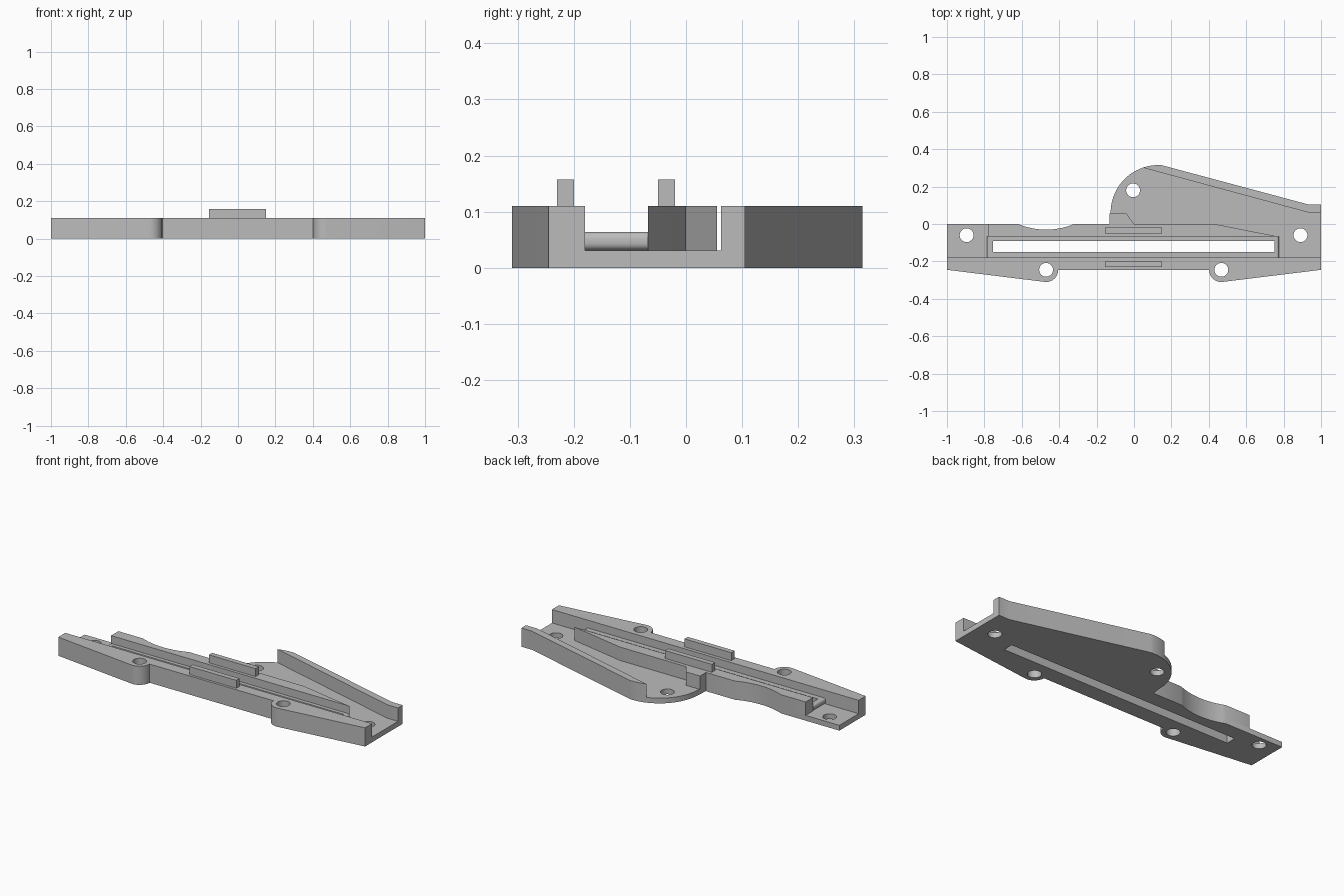
import bpy, bmesh
from math import sin, cos, radians, pi

cube = bpy.data.objects.get("Cube")
if cube:
    bpy.data.objects.remove(cube, do_unlink=True)

grey = bpy.data.materials.new("plain_grey")
grey.use_nodes = True
grey.diffuse_color = (0.5, 0.5, 0.5, 1)
grey.node_tree.nodes["Principled BSDF"].inputs["Base Color"].default_value = (0.5, 0.5, 0.5, 1)

FLOOR, TOP = 0.031, 0.11


def arc(cx, cy, r, a0, a1, n=16):
    """Points along an arc, angles in degrees."""
    return [(cx + r * cos(radians(a0 + (a1 - a0) * i / n)),
             cy + r * sin(radians(a0 + (a1 - a0) * i / n))) for i in range(n + 1)]


def rect(x0, x1, y0, y1):
    return [(x0, y0), (x1, y0), (x1, y1), (x0, y1)]


def prism(name, outline, z0, z1):
    """Extrude an outline straight up."""
    bm = bmesh.new()
    face = bm.faces.new([bm.verts.new((x, y, z0)) for x, y in outline])
    ext = bmesh.ops.extrude_face_region(bm, geom=[face])
    for v in ext["geom"]:
        if isinstance(v, bmesh.types.BMVert):
            v.co.z = z1
    bmesh.ops.recalc_face_normals(bm, faces=bm.faces)
    mesh = bpy.data.meshes.new(name)
    bm.to_mesh(mesh)
    bm.free()
    mesh.materials.append(grey)
    obj = bpy.data.objects.new(name, mesh)
    bpy.context.collection.objects.link(obj)
    return obj


def activate(obj):
    bpy.ops.object.select_all(action='DESELECT')
    obj.select_set(True)
    bpy.context.view_layer.objects.active = obj


def cut(obj, outline):
    """Cut an outline right through a part."""
    tool = prism("cutter", outline, -0.1, 0.3)
    tool.hide_render = True
    mod = obj.modifiers.new("cut", 'BOOLEAN')
    mod.operation, mod.solver, mod.object = 'DIFFERENCE', 'EXACT', tool
    activate(obj)
    bpy.ops.object.modifier_apply(modifier=mod.name)
    bpy.data.objects.remove(tool, do_unlink=True)


# Shared edges of the outline
ear_right = arc(-0.47, -0.245, 0.065, -97, 0)
ear_left = arc(0.467, -0.245, 0.065, 180, 277)
front_edge = [(-1, -0.245)] + ear_right + ear_left + [(1, -0.245)]
wing_round = arc(0.13, 0.06, 0.255, 86, 180, 24)
scoop = arc(-0.47, 0.36, 0.39, -67.4, -112.6)

# Base plate, front rail and back walls
base = prism("base_plate", front_edge + [(1, 0.105), (0.93, 0.105)] + wing_round
             + [(-0.13, 0)] + scoop + [(-1, 0)], 0, FLOOR)
rail = prism("front_rail", front_edge + [(1, -0.18), (-1, -0.18)], FLOOR, TOP)
inner = prism("inner_wall", [(-0.78, -0.068), (0.775, -0.068), (0.43, 0), (0, 0), (-0.04, 0.055),
                             (-0.13, 0.055), (-0.13, 0)] + scoop + [(-0.78, 0)], FLOOR, TOP)
outer = prism("outer_wall", [(0.93, 0.062), (1, 0.062), (1, 0.105), (0.93, 0.105)]
              + arc(0.13, 0.06, 0.255, 86, 109, 6), FLOOR, TOP)

# Raised slot surround with rounded ends
ledge = prism("slot_surround", rect(-0.785, 0.775, -0.18, -0.068), FLOOR, 0.064)
bm = bmesh.new()
bm.from_mesh(ledge.data)
ends = [e for e in bm.edges if abs(e.verts[0].co.y - e.verts[1].co.y) > 0.05]
bmesh.ops.bevel(bm, geom=ends, offset=0.013, segments=5, profile=0.5, affect='EDGES')
bm.to_mesh(ledge.data)
bm.free()

# Locating tabs on both sides of the channel
tabs = [prism(n, rect(-0.155, 0.15, y, y + 0.03), TOP, 0.157)
        for n, y in (("front_tab", -0.23), ("back_tab", -0.05))]

# Long slot and screw holes
for part in (base, ledge):
    cut(part, rect(-0.755, 0.75, -0.15, -0.09))
for x, y in ((-0.895, -0.06), (0.89, -0.06), (-0.005, 0.18)):
    cut(base, arc(x, y, 0.037, 0, 348.75, 31))
for x in (-0.47, 0.467):
    for part in (base, rail):
        cut(part, arc(x, -0.245, 0.037, 0, 348.75, 31))

# Smooth the curved sides, keep hard edges crisp
for part in [base, rail, inner, outer, ledge] + tabs:
    activate(part)
    bpy.ops.object.shade_smooth_by_angle(angle=pi / 6)
